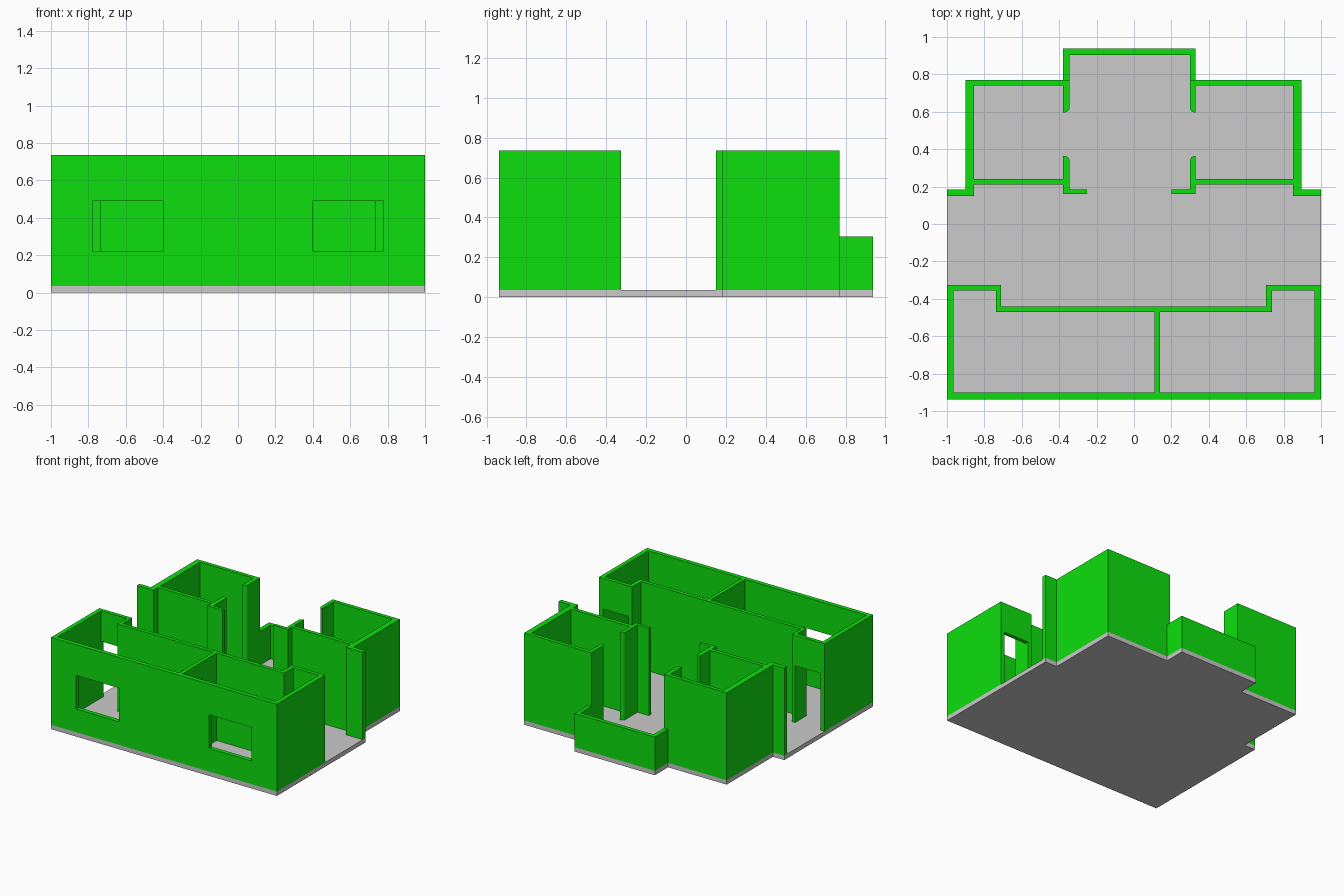
import bpy, bmesh, math

if "Cube" in bpy.data.objects:
    bpy.data.objects.remove(bpy.data.objects["Cube"])

FLOOR, TOP, PARAPET = 0.035, 0.735, 0.305
FRONT, BACK = -0.937, 0.937

green = bpy.data.materials.new("wall_green")
green.diffuse_color = (0.004, 0.74, 0.004, 1)
green.use_nodes = True
green.node_tree.nodes["Principled BSDF"].inputs["Base Color"].default_value = green.diffuse_color


def prism(name, outline, z0, z1, mat=None):
    """Extrude a plan outline from z0 up to z1."""
    bm = bmesh.new()
    base = bm.faces.new([bm.verts.new((x, y, z0)) for x, y in outline])
    ext = bmesh.ops.extrude_face_region(bm, geom=[base], use_keep_orig=True)
    for v in ext["geom"]:
        if isinstance(v, bmesh.types.BMVert):
            v.co.z = z1
    bmesh.ops.recalc_face_normals(bm, faces=bm.faces)
    me = bpy.data.meshes.new(name)
    bm.to_mesh(me)
    bm.free()
    ob = bpy.data.objects.new(name, me)
    bpy.context.collection.objects.link(ob)
    if mat:
        me.materials.append(mat)
    return ob


def rect(x0, x1, y0, y1):
    return [(x0, y0), (x1, y0), (x1, y1), (x0, y1)]


def cut(ob, outline, z0, z1):
    """Subtract a plan outline from a wall block."""
    cutter = prism("cutter", outline, z0, z1, green)
    cutter.hide_render = True
    mod = ob.modifiers.new("cut", "BOOLEAN")
    mod.operation, mod.solver, mod.object = "DIFFERENCE", "EXACT", cutter
    bpy.context.view_layer.objects.active = ob
    bpy.ops.object.modifier_apply(modifier=mod.name)
    bpy.data.objects.remove(cutter)


# Floor slab
prism("floor", [(-1, FRONT), (1, FRONT), (1, 0.185), (0.895, 0.185),
                (0.895, 0.77), (0.33, 0.77), (0.33, BACK), (-0.38, BACK),
                (-0.38, 0.77), (-0.9, 0.77), (-0.9, 0.185), (-1, 0.185)], 0, FLOOR)

# Front rooms: solid block hollowed by two rooms, windows and doors
front = prism("front_room_walls",
              [(-1, FRONT), (1, FRONT), (1, -0.325), (0.705, -0.325),
               (0.705, -0.44), (-0.71, -0.44), (-0.71, -0.325), (-1, -0.325)],
              FLOOR, TOP, green)
for s, part in ((-1, 0.11), (1, 0.14)):
    cut(front, [(s * 0.965, -0.902), (part, -0.902), (part, -0.47),
                (s * 0.738, -0.47), (s * 0.738, -0.355), (s * 0.965, -0.355)], -0.1, 1)
    cut(front, rect(*sorted((s * 0.40, s * 0.777)), -1.1, -0.8), 0.22, 0.49)
    cut(front, rect(*sorted((s * 0.738, s * 0.965)), -0.38, -0.2), -0.1, 0.49)


# Rear wings: one continuous wall around each side room, rounded at the door
def wing(name, s, out, room, a, b, stub):
    arc = [(a + (b - a) * math.sin(t), math.cos(t))
           for t in (i * math.pi / 10 for i in range(6))]
    lower = [(x, 0.34 + 0.025 * c) for x, c in arc]
    upper = [(x, 0.62 - 0.025 * c) for x, c in reversed(arc)]
    prism(name, lower + [
        (b, 0.185), (stub, 0.185), (stub, 0.16), (a, 0.16), (a, 0.21),
        (room, 0.21), (room, 0.15), (s, 0.15), (s, 0.185), (out, 0.185),
        (out, 0.77), (b, 0.77)] + upper + [
        (a, 0.74), (room, 0.74), (room, 0.24), (a, 0.24)], FLOOR, TOP, green)


wing("left_wing_walls", -1, -0.9, -0.855, -0.38, -0.345, -0.25)
wing("right_wing_walls", 1, 0.895, 0.85, 0.33, 0.3, 0.2)

# Low balcony parapet
prism("balcony_parapet", [(-0.38, 0.77), (-0.38, BACK), (0.33, BACK), (0.33, 0.77),
                          (0.3, 0.77), (0.3, 0.904), (-0.345, 0.904), (-0.345, 0.77)],
      FLOOR, PARAPET, green)
